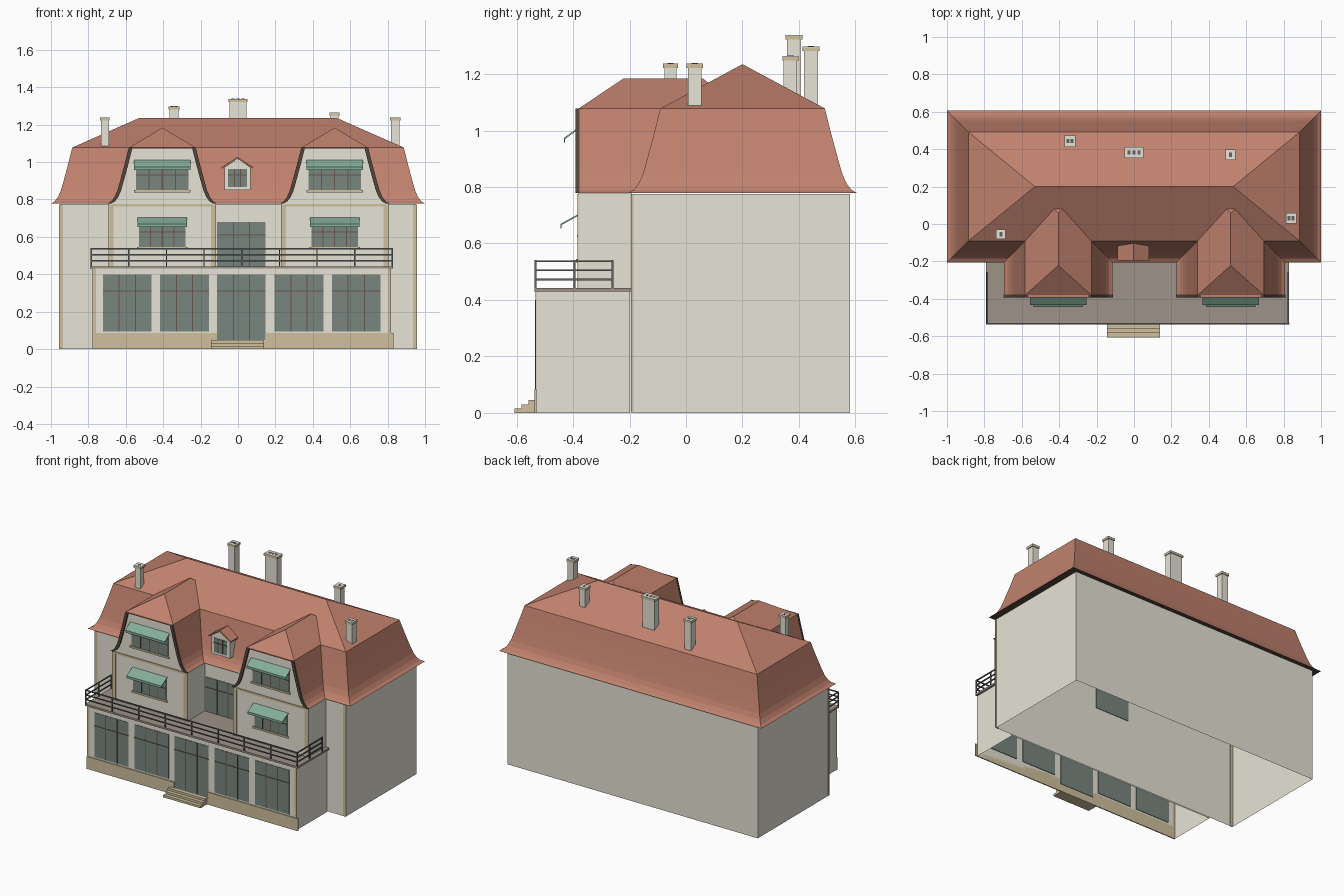
import bpy, bmesh

if "Cube" in bpy.data.objects:
    bpy.data.objects.remove(bpy.data.objects["Cube"], do_unlink=True)


def material(name, rgb):
    m = bpy.data.materials.new(name)
    m.use_nodes = True
    m.diffuse_color = (*rgb, 1)
    m.node_tree.nodes["Principled BSDF"].inputs["Base Color"].default_value = (*rgb, 1)
    return m


WALL = material("pale plaster", (0.80, 0.77, 0.67))
ROOF = material("terracotta tile", (0.53, 0.22, 0.155))
TAN = material("sandstone trim", (0.63, 0.53, 0.34))
DECK = material("terrace paving", (0.34, 0.29, 0.245))
GLASS = material("grey green glass", (0.19, 0.24, 0.21))
WOOD = material("dark wood", (0.09, 0.06, 0.045))
BROWN = material("brown window bars", (0.14, 0.09, 0.07))
METAL = material("dark railing metal", (0.12, 0.13, 0.14))
GREEN = material("green awning cloth", (0.23, 0.42, 0.32))


def finish(name, bm, *mats):
    bmesh.ops.recalc_face_normals(bm, faces=bm.faces)
    me = bpy.data.meshes.new(name)
    bm.to_mesh(me)
    bm.free()
    for m in mats:
        me.materials.append(m)
    ob = bpy.data.objects.new(name, me)
    bpy.context.collection.objects.link(ob)
    return ob


def add_prism(bm, pts, a, b, place):
    """Extrude a 2D outline from a to b; place maps (u, v, t) to a point."""
    lo = [bm.verts.new(place(u, v, a)) for u, v in pts]
    hi = [bm.verts.new(place(u, v, b)) for u, v in pts]
    bm.faces.new(lo)
    bm.faces.new(hi)
    for i in range(len(pts)):
        j = (i + 1) % len(pts)
        bm.faces.new((lo[i], lo[j], hi[j], hi[i]))


def along_x(u, v, t):
    return (t, u, v)


def along_y(u, v, t):
    return (u, t, v)


def boxes(name, items, mat, open_bottom=False):
    """One object from (x0, x1, y0, y1, z0, z1) boxes."""
    bm = bmesh.new()
    for x0, x1, y0, y1, z0, z1 in items:
        add_prism(bm, [(x0, z0), (x1, z0), (x1, z1), (x0, z1)], y0, y1, along_y)
    bmesh.ops.recalc_face_normals(bm, faces=bm.faces)
    if open_bottom:
        bm.normal_update()
        low = [f for f in bm.faces if f.normal.z < -0.9]
        bmesh.ops.delete(bm, geom=low, context="FACES")
    return finish(name, bm, mat)


# Key levels and the bell-shaped mansard profile (inset, height)
EAVE, BREAK, RIDGE = 0.778, 1.078, 1.235
FRONT, BAY_Y, EXT_Y, FLOOR = -0.19, -0.38, -0.53, 0.443
BELL = [(0, EAVE), (0.02, 0.79), (0.037, 0.812), (0.052, 0.845),
        (0.065, 0.89), (0.092, 0.99), (0.114, BREAK)]
BAYS = {"right": -0.405, "left": 0.517}
BAY_HALF = 0.291

# Walls, hollow and open underneath
boxes("main_walls", [(-0.953, 0.953, FRONT, 0.58, 0, EAVE - 0.003)], WALL, True)
boxes("ground_floor_extension", [(-0.775, 0.817, EXT_Y, -0.199, 0, 0.43)], WALL, True)
boxes("terrace_deck", [(-0.79, 0.83, -0.537, FRONT - 0.003, 0.43, FLOOR)], DECK)

# Main roof: lofted rings ending in a ridge
bm = bmesh.new()
rings = [(1 - d, -0.205 + d, 0.606 - d, z) for d, z in BELL] + [(0.53, 0.2, 0.2, RIDGE)]
loops = [[bm.verts.new(p) for p in ((-x, y0, z), (x, y0, z), (x, y1, z), (-x, y1, z))]
         for x, y0, y1, z in rings]
bm.faces.new(loops[0])
for low, high in zip(loops, loops[1:]):
    for i in range(4):
        j = (i + 1) % 4
        bm.faces.new((low[i], low[j], high[j], high[i]))
bmesh.ops.remove_doubles(bm, verts=bm.verts, dist=0.0005)
bmesh.ops.recalc_face_normals(bm, faces=bm.faces)
for f in bm.faces:
    f.material_index = 1 if f.normal.z < -0.9 else 0
finish("main_roof", bm, ROOF, WOOD)

panes, bars, sills, trims = [], [], [], []


def window(cx, w, z0, z1, wall, cols, cross, sill=True):
    x0, x1 = cx - w / 2, cx + w / 2
    panes.append((x0, x1, wall - 0.003, wall + 0.004, z0, z1))
    t = 0.0027
    for i in range(1, cols):
        x = x0 + w * i / cols
        bars.append((x - t, x + t, wall - 0.005, wall - 0.002, z0, z1))
    bars.append((x0, x1, wall - 0.0055, wall - 0.002, cross - t, cross + t))
    if sill:
        sills.append((x0 - 0.01, x1 + 0.01, wall - 0.009, wall, z0 - 0.012, z0))


def awning(name, cx, w, top, drop, depth):
    y, z = BAY_Y, top - drop
    outline = [(y, top), (y - depth, z), (y - depth, z - 0.016), (y - depth + 0.004, z - 0.016),
               (y - depth + 0.004, z - 0.004), (y, top - 0.006)]
    bm = bmesh.new()
    add_prism(bm, outline, cx - w / 2, cx + w / 2, along_x)
    finish(name, bm, GREEN)


# Projecting bays with their own mansard roofs
for side, cx in BAYS.items():
    boxes(side + "_bay_walls",
          [(cx - 0.287, cx + 0.287, BAY_Y, FRONT - 0.001, FLOOR - 0.005, EAVE)], WALL)
    left = [(cx - BAY_HALF + d, z) for d, z in BELL]
    right = [(cx + BAY_HALF - d, z) for d, z in reversed(BELL)]
    outline = left + right
    bm = bmesh.new()
    fr = [bm.verts.new((x, BAY_Y, z)) for x, z in outline]
    bk = [bm.verts.new((x, 0.2, z)) for x, z in outline]
    n = len(BELL)
    tip = bm.verts.new((cx, -0.222, 1.184))
    end = bm.verts.new((cx, 0.06, 1.184))
    bm.faces.new(fr)
    bm.faces.new(bk)
    for i in range(len(outline)):
        if i != n - 1:
            j = (i + 1) % len(outline)
            bm.faces.new((fr[i], fr[j], bk[j], bk[i]))
    bm.faces.new((fr[n - 1], fr[n], tip))
    bm.faces.new((bk[n - 1], bk[n], end))
    bm.faces.new((fr[n - 1], tip, end, bk[n - 1]))
    bm.faces.new((fr[n], tip, end, bk[n]))
    bmesh.ops.recalc_face_normals(bm, faces=bm.faces)
    for f in bm.faces:
        f.material_index = 1 if f.normal.y < -0.95 else 2 if f.normal.z < -0.9 else 0
    finish(side + "_bay_roof", bm, ROOF, WALL, WOOD)

    # Curved bargeboards
    bm = bmesh.new()
    for s in (-1, 1):
        edge = [(cx + s * (BAY_HALF + 0.002 - d), z) for d, z in BELL]
        inner = [(x - s * 0.02, z) for x, z in reversed(edge)]
        add_prism(bm, edge + inner, BAY_Y - 0.012, BAY_Y + 0.002, along_y)
        # Corner pilasters
        a, b = sorted((cx + s * 0.288, cx + s * 0.260))
        trims.append((a, b, BAY_Y - 0.004, BAY_Y, FLOOR, EAVE - 0.004))
    finish(side + "_bay_bargeboards", bm, WOOD)
    boxes(side + "_bay_roof_lip",
          [(cx - 0.178, cx + 0.178, BAY_Y - 0.012, BAY_Y + 0.004, BREAK - 0.006, BREAK)], ROOF)
    trims.append((cx - 0.268, cx + 0.268, BAY_Y - 0.005, BAY_Y, EAVE - 0.016, EAVE - 0.002))
    window(cx, 0.25, 0.545, 0.70, BAY_Y, 4, 0.625)
    window(cx, 0.28, 0.85, 1.0, BAY_Y, 4, 0.93)
    awning(side + "_lower_awning", cx, 0.265, 0.705, 0.036, 0.065)
    awning(side + "_upper_awning", cx, 0.30, 1.012, 0.038, 0.052)

# Ground floor windows and the two central doors
for i in (-2, -1, 1, 2):
    window(0.02 + i * 0.306, 0.26, 0.095, 0.40, EXT_Y, 3, 0.31, False)
window(0.018, 0.258, 0.05, 0.40, EXT_Y, 3, 0.31, False)
window(0.018, 0.258, FLOOR, 0.68, FRONT, 3, 0.61, False)

# Dormer between the bays
DX, DY = -0.003, -0.185
bm = bmesh.new()
add_prism(bm, [(DX - 0.07, 0.85), (DX + 0.07, 0.85), (DX + 0.07, 0.972),
               (DX, 1.018), (DX - 0.07, 0.972)], DY, -0.10, along_y)
finish("dormer_walls", bm, WALL)
bm = bmesh.new()
for s in (-1, 1):
    add_prism(bm, [(DX, 1.018), (DX, 1.028), (DX + s * 0.084, 0.974), (DX + s * 0.084, 0.965)],
              DY - 0.01, -0.095, along_y)
finish("dormer_roof", bm, ROOF)
window(DX, 0.10, 0.866, 0.963, DY, 3, 0.93, False)

boxes("window_glass", panes, GLASS)
boxes("window_bars", bars, BROWN)
boxes("window_sills", sills, TAN)

# Stone trim: building corners, extension corners, plinth and steps
for s in (-1, 1):
    a, b = sorted((s * 0.936, s * 0.957))
    trims.append((a, b, FRONT - 0.004, FRONT + 0.004, 0.002, EAVE - 0.004))
trims += [(-0.777, -0.760, EXT_Y - 0.003, EXT_Y, 0, 0.43),
          (0.802, 0.819, EXT_Y - 0.003, EXT_Y, 0, 0.43)]
boxes("corner_trim", trims, TAN)
boxes("plinth", [(-0.777, -0.113, -0.537, EXT_Y, 0, 0.085),
                 (0.149, 0.832, -0.537, EXT_Y, 0, 0.085),
                 (-0.113, 0.149, -0.537, EXT_Y, 0, 0.045)], TAN)
boxes("entrance_steps", [(-0.145, 0.14, -0.608 + i * 0.025, -0.535, i * 0.015, 0.015 + i * 0.015)
                         for i in range(3)], TAN)

# Terrace railing
X0, X1, Y0, Y1, T = -0.785, 0.825, -0.533, -0.26, 0.0033
rails = []
for z in (0.473, 0.505, 0.537):
    rails.append((X0, X1, Y0 - T, Y0 + T, z - T, z + T))
    rails += [(x - T, x + T, Y0, Y1, z - T, z + T) for x in (X0, X1)]
posts = [(X0 + (X1 - X0) * i / 8, Y0) for i in range(9)]
posts += [(x, y) for x in (X0, X1) for y in (-0.395, Y1)]
rails += [(x - T, x + T, y - T, y + T, FLOOR, 0.541) for x, y in posts]
boxes("terrace_railing", rails, METAL)

# Chimneys: x, y, top, half width, half depth, flues
stacks, caps, tops, flues = [], [], [], []
for x, y, top, w, d, n in [(-0.712, -0.055, 1.238, 0.021, 0.021, 1),
                           (-0.342, 0.443, 1.298, 0.024, 0.025, 2),
                           (0.0, 0.383, 1.338, 0.046, 0.025, 3),
                           (0.515, 0.37, 1.264, 0.022, 0.024, 1),
                           (0.84, 0.031, 1.238, 0.023, 0.024, 2)]:
    stacks.append((x - w, x + w, y - d, y + d, 1.04, top - 0.014))
    rim = 0.005
    caps.append((x - w - rim, x + w + rim, y - d - rim, y + d + rim, top - 0.016, top - 0.003))
    tops.append((x - w - rim, x + w + rim, y - d - rim, y + d + rim, top - 0.003, top))
    for i in range(n):
        fx = x + (i - (n - 1) / 2) * 0.026 * (0.8 if n == 2 else 1)
        flues.append((fx - 0.008, fx + 0.008, y - 0.011, y + 0.011, top - 0.002, top + 0.001))
boxes("chimney_stacks", stacks, WALL)
boxes("chimney_caps", caps, TAN)
boxes("chimney_tops", tops, WALL)
boxes("chimney_flues", flues, METAL)
